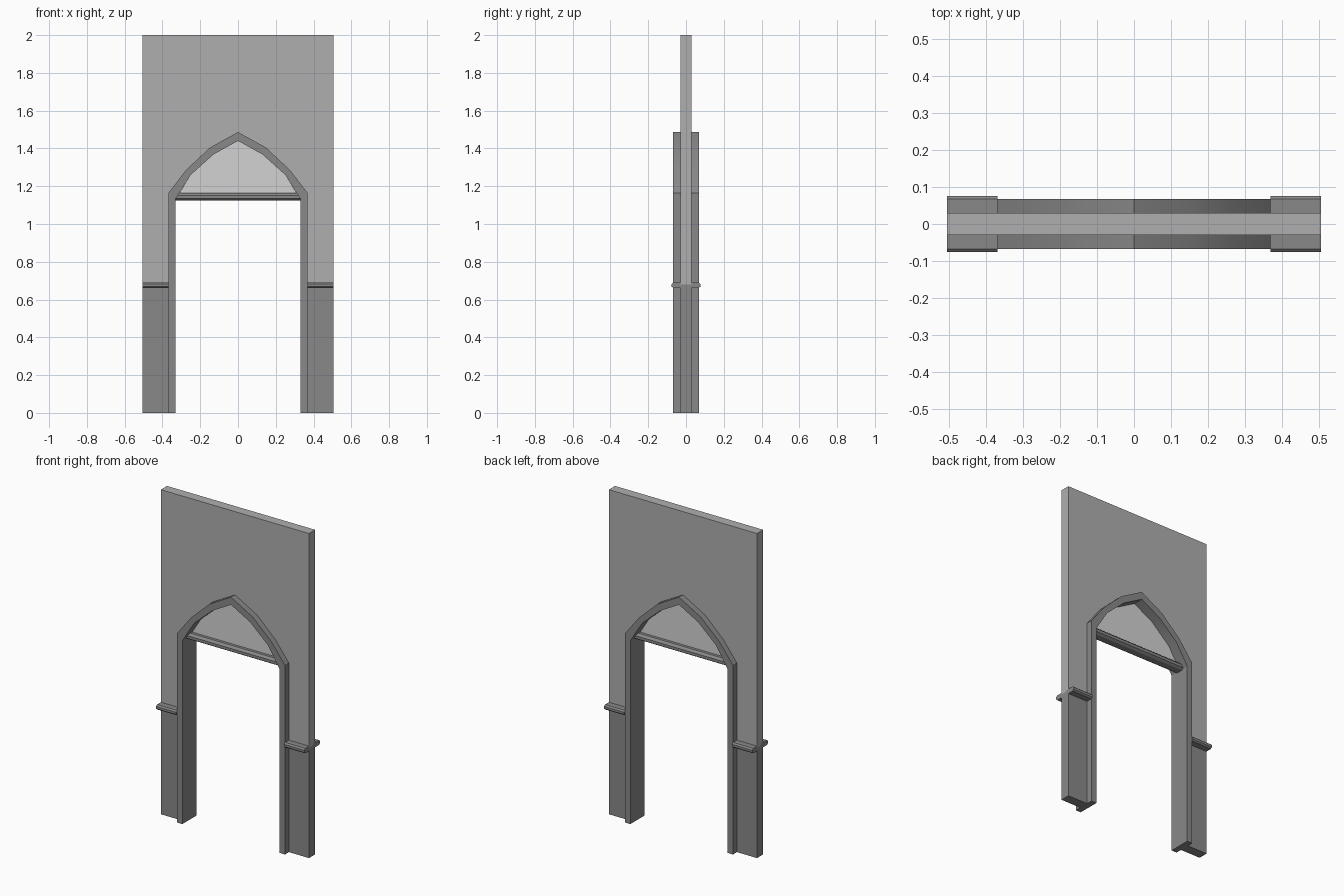
import bpy
import bmesh
import math

cube = bpy.data.objects.get("Cube")
if cube:
    bpy.data.objects.remove(cube, do_unlink=True)


def material(name, value):
    mat = bpy.data.materials.new(name)
    mat.use_nodes = True
    colour = (value, value, value, 1)
    mat.diffuse_color = colour
    mat.node_tree.nodes["Principled BSDF"].inputs["Base Color"].default_value = colour
    return mat


wall_grey = material("light grey plaster", 0.43)
trim_grey = material("dark grey trim", 0.25)
pane_grey = material("pale pane", 0.65)


def prism(name, outline, axis, start, end, mat):
    """Extrude a closed outline along x (outline is y, z) or y (outline is x, z)."""
    def place(a, b, depth):
        return (depth, a, b) if axis == "x" else (a, depth, b)

    bm = bmesh.new()
    first = [bm.verts.new(place(a, b, start)) for a, b in outline]
    last = [bm.verts.new(place(a, b, end)) for a, b in outline]
    bm.faces.new(first)
    bm.faces.new(last[::-1])
    count = len(outline)
    for i in range(count):
        j = (i + 1) % count
        bm.faces.new((first[i], last[i], last[j], first[j]))
    bmesh.ops.recalc_face_normals(bm, faces=bm.faces)
    mesh = bpy.data.meshes.new(name)
    bm.to_mesh(mesh)
    bm.free()
    mesh.materials.append(mat)
    obj = bpy.data.objects.new(name, mesh)
    bpy.context.collection.objects.link(obj)
    bpy.ops.object.select_all(action="DESELECT")
    obj.select_set(True)
    bpy.context.view_layer.objects.active = obj
    bpy.ops.object.shade_smooth_by_angle(angle=math.radians(25))
    return obj


def mirrored(half):
    """Complete a right-hand path that ends at the apex on x = 0."""
    return half + [(-x, z) for x, z in half[-2::-1]]


half_width, wall_depth, trim_depth = 0.505, 0.03, 0.068
rail_low, rail_high = 0.66, 0.69
outer = [(0.368, 1.165), (0.275, 1.286), (0.148, 1.405), (0, 1.487)]
inner = [(0.332, 1.13), (0.252, 1.258), (0.13, 1.368), (0, 1.44)]

# Upper wall with the pointed opening
arch = mirrored([(0.368, 0.68)] + outer)
prism("upper_wall", [(half_width, 0.68), (half_width, 2), (-half_width, 2),
                     (-half_width, 0.68)] + arch[::-1],
      "y", -wall_depth, wall_depth, wall_grey)

# Door frame with pointed arch
frame = mirrored([(0.368, 0)] + outer) + mirrored([(0.332, 0)] + inner)[::-1]
prism("arched_frame", frame, "y", -trim_depth, trim_depth, trim_grey)

# Pane above the transom
prism("arch_pane", mirrored([(0.312, 1.16)] + inner[1:]), "y", -0.004, 0.004, pane_grey)

# Transom bar with chamfered edges
bar = [(-0.02, 1.125), (0.02, 1.125), (0.035, 1.135), (0.035, 1.152),
       (0.022, 1.165), (-0.022, 1.165), (-0.035, 1.152), (-0.035, 1.135)]
prism("transom_bar", bar, "x", -0.332, 0.332, trim_grey)

# Lower wall panels and rails on both sides
rail = [(-0.067, rail_low), (0.067, rail_low), (0.076, 0.668), (0.076, 0.682),
        (0.067, rail_high), (-0.067, rail_high), (-0.076, 0.682), (-0.076, 0.668)]
for side, sign in (("left", 1), ("right", -1)):
    near, far = sign * 0.368, sign * half_width
    panel = [(near, 0), (far, 0), (far, 0.68), (near, 0.68)]
    prism(side + "_lower_panel", panel, "y", -wall_depth, wall_depth, trim_grey)
    prism(side + "_rail", rail, "x", near, far, trim_grey)
